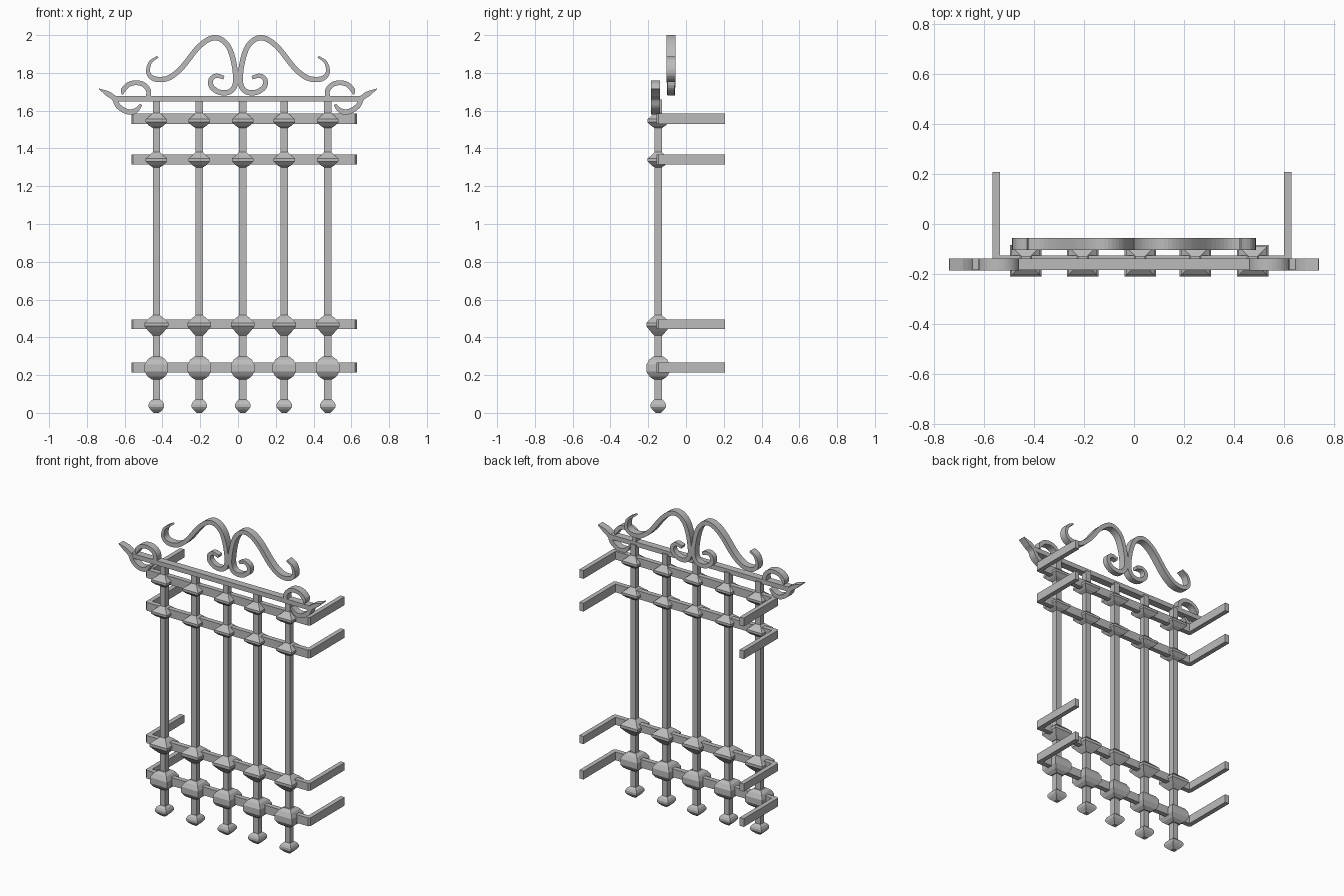
import bpy, bmesh
from mathutils import Vector

if "Cube" in bpy.data.objects:
    bpy.data.objects.remove(bpy.data.objects["Cube"], do_unlink=True)

iron = bpy.data.materials.new("grey iron")
iron.use_nodes = True
GREY = (0.5, 0.5, 0.5, 1)
iron.diffuse_color = GREY
iron.node_tree.nodes["Principled BSDF"].inputs["Base Color"].default_value = GREY

BAR_Y = -0.147
BAR_XS = (-0.432, -0.205, 0.025, 0.245, 0.475)


def finish(name, bm):
    bmesh.ops.recalc_face_normals(bm, faces=bm.faces)
    mesh = bpy.data.meshes.new(name)
    bm.to_mesh(mesh)
    bm.free()
    mesh.materials.append(iron)
    ob = bpy.data.objects.new(name, mesh)
    bpy.context.collection.objects.link(ob)
    return ob


def loft(bm, rings):
    """Skin a list of four-cornered rings and close both ends."""
    rows = [[bm.verts.new(p) for p in ring] for ring in rings]
    for a, b in zip(rows, rows[1:]):
        for i in range(4):
            j = (i + 1) % 4
            bm.faces.new((a[i], a[j], b[j], b[i]))
    bm.faces.new(rows[0])
    bm.faces.new(rows[-1])


def square_turning(name, x, profile):
    """Square-section post or knob from (half width, z) pairs."""
    bm = bmesh.new()
    loft(bm, [[(x + sx * r, BAR_Y + sy * r, z)
               for sx, sy in ((-1, -1), (1, -1), (1, 1), (-1, 1))]
              for r, z in profile])
    finish(name, bm)


def smooth_path(pts, steps=4):
    """Catmull-Rom curve through the points."""
    p = [Vector(q) for q in pts]
    p = [2 * p[0] - p[1]] + p + [2 * p[-1] - p[-2]]
    out = []
    for a, b, c, d in zip(p, p[1:], p[2:], p[3:]):
        for k in range(steps):
            t = k / steps
            out.append(0.5 * (2 * b + (c - a) * t + (2 * a - 5 * b + 4 * c - d) * t * t
                              + (3 * b - a - 3 * c + d) * t ** 3))
    return out + [p[-2]]


def scroll(name, pts, side, y, depth, half, start=1, end=1, end_depth=1):
    """Flat strip following an x-z path, with tapered ends."""
    path = smooth_path(pts)
    n = len(path) - 1
    rings = []
    for i, p in enumerate(path):
        t = (path[min(i + 1, n)] - path[max(i - 1, 0)]).normalized()
        f = i / n
        w = half
        w *= start + (1 - start) * min(1, f * 6)
        w *= end + (1 - end) * min(1, (1 - f) * 6)
        d = depth / 2 * (1 if f < 0.6 else 1 + (end_depth - 1) * min(1, (f - 0.6) * 5))
        off = Vector((-t.y, t.x)) * w
        a, b = p + off, p - off
        rings.append([(side * q.x, y + s * d, q.y)
                      for q, s in ((a, -1), (a, 1), (b, 1), (b, -1))])
    bm = bmesh.new()
    loft(bm, rings)
    finish(name, bm)


def box(bm, x0, x1, y0, y1, z0, z1):
    loft(bm, [[(x0, y0, z), (x1, y0, z), (x1, y1, z), (x0, y1, z)] for z in (z0, z1)])


# Upright bars with square knobs
shallow = [(0.019, 0.04), (0.038, 0.022), (0.057, 0.007),
           (0.057, -0.008), (0.038, -0.028), (0.019, -0.04)]
wide = [(0.019, 0.052), (0.04, 0.035), (0.063, 0.012),
        (0.063, -0.006), (0.04, -0.035), (0.022, -0.054)]
deep = [(0.026, 0.06), (0.047, 0.045), (0.062, 0.018),
        (0.062, -0.02), (0.047, -0.045), (0.026, -0.06)]
foot = [(0.02, 0.034), (0.034, 0.022), (0.041, 0.008),
        (0.041, -0.006), (0.032, -0.02), (0.014, -0.037)]
knobs = {"foot_knob": (foot, 0.037), "lower_knob": (deep, 0.238),
         "second_knob": (wide, 0.465), "third_knob": (shallow, 1.34),
         "upper_knob": (shallow, 1.548)}
for i, x in enumerate(BAR_XS, 1):
    square_turning(f"upright_bar_{i}", x, [(0.019, 0.04), (0.019, 1.66)])
    for name, (profile, z) in knobs.items():
        square_turning(f"{name}_{i}", x, [(r, z + dz) for r, dz in profile])

# Cross straps, each bent back to the wall at both ends
for i, (z, h) in enumerate(((0.24, 0.027), (0.47, 0.025), (1.342, 0.027), (1.557, 0.027)), 1):
    bm = bmesh.new()
    outline = [(-0.565, 0.207), (-0.565, -0.145), (-0.555, -0.157), (0.62, -0.157),
               (0.63, -0.145), (0.63, 0.207), (0.6, 0.207), (0.6, -0.125),
               (-0.535, -0.125), (-0.535, 0.207)]
    face = bm.faces.new([bm.verts.new((x, y, z - h)) for x, y in outline])
    up = bmesh.ops.extrude_face_region(bm, geom=[face])["geom"]
    bmesh.ops.translate(bm, vec=(0, 0, 2 * h),
                        verts=[v for v in up if isinstance(v, bmesh.types.BMVert)])
    finish(f"cross_strap_{i}", bm)

# Top rail
bm = bmesh.new()
box(bm, -0.645, 0.645, -0.184, -0.137, 1.648, 1.678)
finish("top_rail", bm)

# Scrolls, mirrored left and right
crest = [(0.425, 1.885), (0.465, 1.855), (0.475, 1.8), (0.44, 1.768), (0.37, 1.772),
         (0.3, 1.825), (0.22, 1.925), (0.16, 1.975), (0.108, 1.985), (0.058, 1.95),
         (0.028, 1.88), (0.012, 1.78), (0.02, 1.725), (0.05, 1.698), (0.1, 1.698),
         (0.14, 1.727), (0.143, 1.765), (0.115, 1.785), (0.075, 1.775)]
tail = [(0.737, 1.716), (0.69, 1.69), (0.655, 1.665), (0.635, 1.625),
        (0.59, 1.596), (0.545, 1.598), (0.512, 1.632)]
curl = [(0.473, 1.675), (0.475, 1.71), (0.5, 1.738), (0.54, 1.748),
        (0.58, 1.738), (0.607, 1.71), (0.612, 1.685)]
for side, label in ((1, "left"), (-1, "right")):
    scroll(f"{label}_crest_scroll", crest, side, -0.079, 0.048, 0.014,
           start=0.4, end=0.7, end_depth=0.75)
    scroll(f"{label}_rail_tail", tail, side, -0.162, 0.047, 0.014, start=0.15, end=0.5)
    scroll(f"{label}_rail_curl", curl, side, -0.162, 0.047, 0.013, end=0.3)
